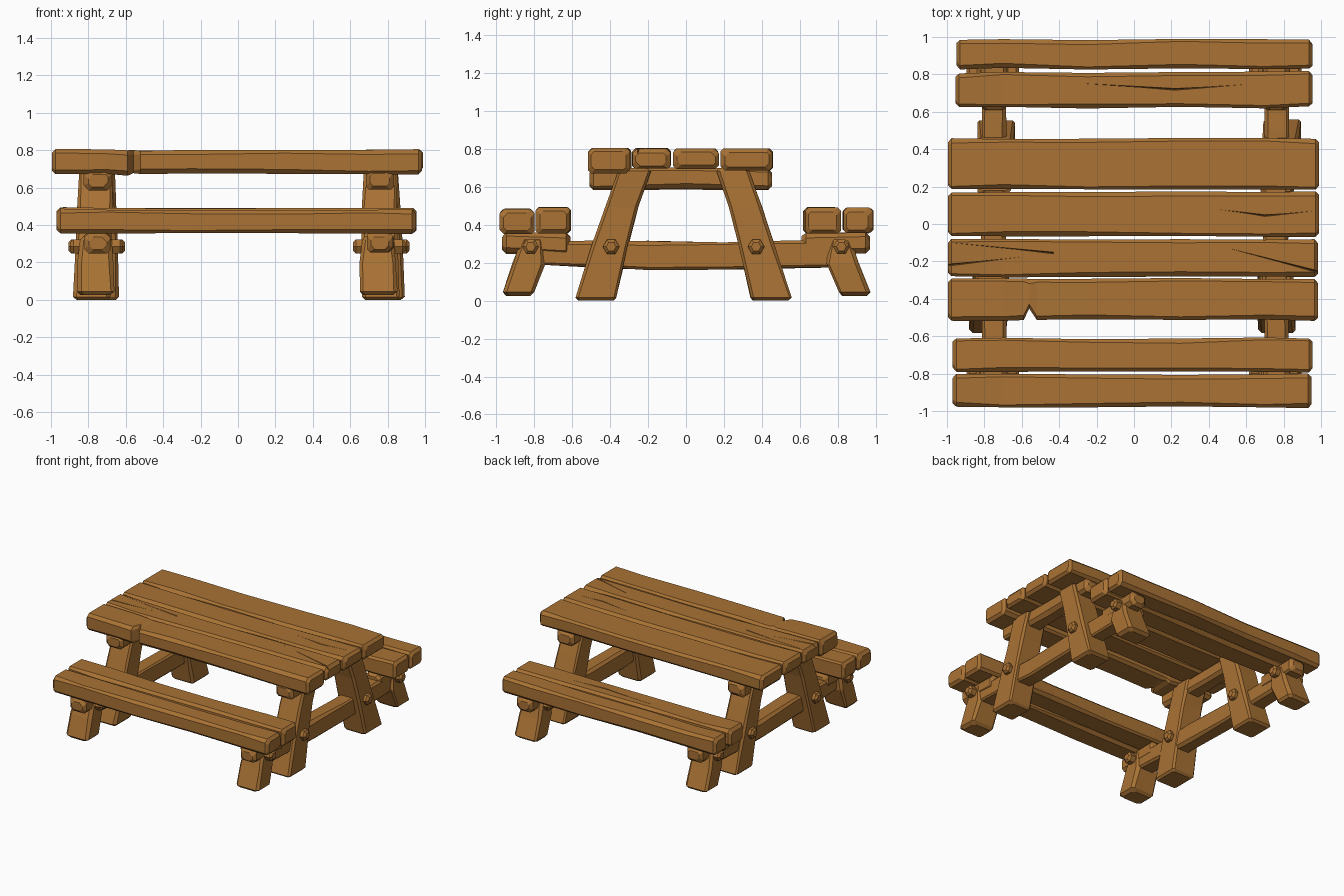
import bpy, bmesh, math, random
from mathutils import Vector

if "Cube" in bpy.data.objects:
    bpy.data.objects.remove(bpy.data.objects["Cube"])

random.seed(7)
wood = bpy.data.materials.new("warm brown wood")
wood.diffuse_color = (0.40, 0.17, 0.035, 1)
wood.use_nodes = True
wood.node_tree.nodes["Principled BSDF"].inputs["Base Color"].default_value = wood.diffuse_color


def finish(name, bm):
    bmesh.ops.recalc_face_normals(bm, faces=bm.faces)
    me = bpy.data.meshes.new(name)
    bm.to_mesh(me)
    bm.free()
    me.materials.append(wood)
    ob = bpy.data.objects.new(name, me)
    bpy.context.collection.objects.link(ob)
    return ob


def bar(name, axis, sections, ch=0.018, jit=0.004):
    """Hewn timber: chamfered boxes (t, a0, a1, b0, b1) lofted along an axis, ends chamfered."""
    def shrink(s, t):
        return (t, s[1] + ch, s[2] - ch, s[3] + ch, s[4] - ch)
    first, last = sections[0], sections[-1]
    secs = [shrink(first, first[0]), (first[0] + ch,) + tuple(first[1:])]
    secs += sections[1:-1]
    secs += [(last[0] - ch,) + tuple(last[1:]), shrink(last, last[0])]
    bm = bmesh.new()
    rings = []
    for t, a0, a1, b0, b1 in secs:
        c = [ch * random.uniform(0.6, 1.3) for _ in range(4)]
        pts = [(a0 + c[0], b0), (a1 - c[1], b0), (a1, b0 + c[1]), (a1, b1 - c[2]),
               (a1 - c[2], b1), (a0 + c[3], b1), (a0, b1 - c[3]), (a0, b0 + c[0])]
        da, db = random.uniform(-jit, jit), random.uniform(-jit, jit)
        ring = []
        for a, b in pts:
            a, b = a + da, b + db
            co = {"x": (t, a, b), "y": (a, t, b), "z": (a, b, t)}[axis]
            ring.append(bm.verts.new(co))
        rings.append(ring)
    for r, s in zip(rings, rings[1:]):
        for i in range(8):
            j = (i + 1) % 8
            bm.faces.new((r[i], r[j], s[j], s[i]))
    bm.faces.new(rings[0])
    bm.faces.new(rings[-1])
    return finish(name, bm)


def plank(name, x0, x1, y0, y1, z0, z1, extra=()):
    """Long board with slightly wavy edges; extra holds added sections such as notches."""
    ts = [x0, -0.7, -0.25, 0.25, 0.7, x1]
    secs = []
    for t in ts:
        w = [random.uniform(-0.005, 0.005) for _ in range(2)]
        sag = 0.006 * (1 - t * t)
        secs.append((t, y0 + w[0], y1 + w[1], z0 + sag * 0.5, z1 - sag))
    secs = sorted(secs + list(extra))
    return bar(name, "x", secs, ch=0.02, jit=0.003)


def crack(ob, p, q, width, z, depth=0.03):
    """Cut a wedge-shaped split into the top of a board, widest at p and closing at q."""
    p, q = Vector((*p, z)), Vector((*q, z))
    side = (q - p).cross(Vector((0, 0, 1))).normalized() * width / 2
    up, down = Vector((0, 0, 0.05)), Vector((0, 0, -depth))
    bm = bmesh.new()
    near = [bm.verts.new(v) for v in (p - side * 2 + up, p + side * 2 + up, p + down)]
    far = [bm.verts.new(v) for v in (q - side * 0.2 + up, q + side * 0.2 + up, q - down * 0.1)]
    bm.faces.new(near)
    bm.faces.new(far)
    for i in range(3):
        j = (i + 1) % 3
        bm.faces.new((near[i], near[j], far[j], far[i]))
    cutter = finish("crack_cutter", bm)
    mod = ob.modifiers.new("crack", "BOOLEAN")
    mod.operation, mod.object, mod.solver = "DIFFERENCE", cutter, "EXACT"
    bpy.context.view_layer.update()
    dg = bpy.context.evaluated_depsgraph_get()
    me = bpy.data.meshes.new_from_object(ob.evaluated_get(dg))
    ob.modifiers.clear()
    ob.data = me
    bpy.data.objects.remove(cutter)


def bolt(name, x, y, z, half):
    """Hexagonal through-bolt with a domed head on both sides of a leg."""
    bm = bmesh.new()
    rings = []
    for t, r in ((-half, 0.026), (-half + 0.015, 0.044), (half - 0.015, 0.044), (half, 0.026)):
        rings.append([bm.verts.new((x + t, y + r * math.cos(k * math.pi / 3),
                                    z + r * math.sin(k * math.pi / 3))) for k in range(6)])
    for r, s in zip(rings, rings[1:]):
        for i in range(6):
            bm.faces.new((r[i], r[(i + 1) % 6], s[(i + 1) % 6], s[i]))
    bm.faces.new(rings[0])
    bm.faces.new(rings[-1])
    finish(name, bm)


# Table top: four boards, the front one with a notch in its edge
t1 = plank("table_board_back", -0.995, 0.99, 0.188, 0.46, 0.69, 0.808)
t2 = plank("table_board_mid_back", -0.995, 0.99, -0.065, 0.172, 0.70, 0.808)
t3 = plank("table_board_mid_front", -0.995, 0.985, -0.28, -0.08, 0.70, 0.808)
notch = [(-0.59, -0.515, -0.292, 0.67, 0.806), (-0.56, -0.45, -0.292, 0.68, 0.804),
         (-0.52, -0.51, -0.292, 0.68, 0.803)]
t4 = plank("table_board_front", -0.995, 0.985, -0.515, -0.292, 0.675, 0.81, notch)
crack(t2, (0.70, 0.045), (0.40, 0.085), 0.012, 0.806)
crack(t2, (0.70, 0.045), (0.97, 0.07), 0.012, 0.806)
crack(t3, (1.0, -0.26), (0.43, -0.11), 0.014, 0.806)
crack(t3, (-0.43, -0.155), (-0.98, -0.10), 0.014, 0.806)
crack(t3, (-1.0, -0.22), (-0.5, -0.165), 0.012, 0.806)

# Bench seats: two boards per side
b1 = plank("bench_board_back_outer", -0.95, 0.955, 0.83, 0.985, 0.36, 0.495)
b2 = plank("bench_board_back_inner", -0.955, 0.955, 0.625, 0.812, 0.36, 0.498)
b3 = plank("bench_board_front_inner", -0.97, 0.955, -0.79, -0.61, 0.36, 0.498)
b4 = plank("bench_board_front_outer", -0.97, 0.95, -0.98, -0.803, 0.358, 0.49)
crack(b2, (0.22, 0.72), (-0.33, 0.755), 0.012, 0.494)
crack(b2, (0.22, 0.72), (0.65, 0.75), 0.012, 0.494)

# Supports under each end
for side, cx in (("left", -0.75), ("right", 0.76)):
    x0, x1 = cx - 0.065, cx + 0.065
    # Arched long beam joining the legs
    bar(f"{side}_long_beam", "y",
        [(-0.84, x0, x1, 0.20, 0.32), (-0.45, x0, x1, 0.18, 0.32), (-0.2, x0, x1, 0.165, 0.318),
         (0.2, x0, x1, 0.168, 0.312), (0.5, x0, x1, 0.175, 0.318), (0.84, x0, x1, 0.185, 0.325)])
    # Crossbeam under the table top
    bar(f"{side}_top_crossbeam", "y",
        [(-0.51, x0 - 0.01, x1 + 0.01, 0.59, 0.70), (0, x0, x1, 0.595, 0.71),
         (0.455, x0 - 0.01, x1 + 0.01, 0.59, 0.70)], ch=0.022)
    for end, s in (("front", -1), ("back", 1)):
        # Cleat under the bench
        ya, yb = sorted((s * 0.61, s * 0.97))
        bar(f"{side}_{end}_bench_cleat", "y",
            [(ya, x0 - 0.005, x1 + 0.005, 0.255, 0.365), (yb, x0 - 0.005, x1 + 0.005, 0.255, 0.365)],
            ch=0.022)
        # Splayed table leg: sloping from the foot up to the table
        dx = {"leftfront": -0.03, "leftback": 0.015, "rightfront": 0.0, "rightback": 0.03}[side + end]
        sh = 0 if s < 0 else -0.025
        secs = []
        for z, yi, yo, w in ((0.005, 0.365, 0.58, 0.10), (0.30, 0.305, 0.495, 0.097),
                             (0.50, 0.25, 0.425, 0.094), (0.705, 0.185, 0.358, 0.09)):
            ya, yb = sorted((s * (yi + sh), s * (yo + sh)))
            lean = dx * (1 - z)
            secs.append((z, cx + lean - w, cx + lean + w, ya, yb))
        bar(f"{side}_{end}_table_leg", "z", secs, ch=0.016)
        bolt(f"{side}_{end}_table_leg_bolt", cx + dx * 0.7, s * (0.395 + sh), 0.29, 0.135)
        # Short bench leg with a kinked inner edge
        secs = []
        for z, yi, yo, w in ((0.03, 0.805, 0.97, 0.10), (0.20, 0.745, 0.915, 0.097),
                             (0.345, 0.75, 0.87, 0.085)):
            ya, yb = sorted((s * yi, s * yo))
            secs.append((z, cx - 0.01 - w, cx - 0.01 + w, ya, yb))
        bar(f"{side}_{end}_bench_leg", "z", secs, ch=0.02)
        bolt(f"{side}_{end}_bench_leg_bolt", cx - 0.005, s * 0.82, 0.29, 0.14)

# Set the lowest foot on the ground
bpy.context.view_layer.update()
low = min((o.matrix_world @ v.co).z for o in bpy.data.objects for v in o.data.vertices)
for o in bpy.data.objects:
    o.location.z -= low
